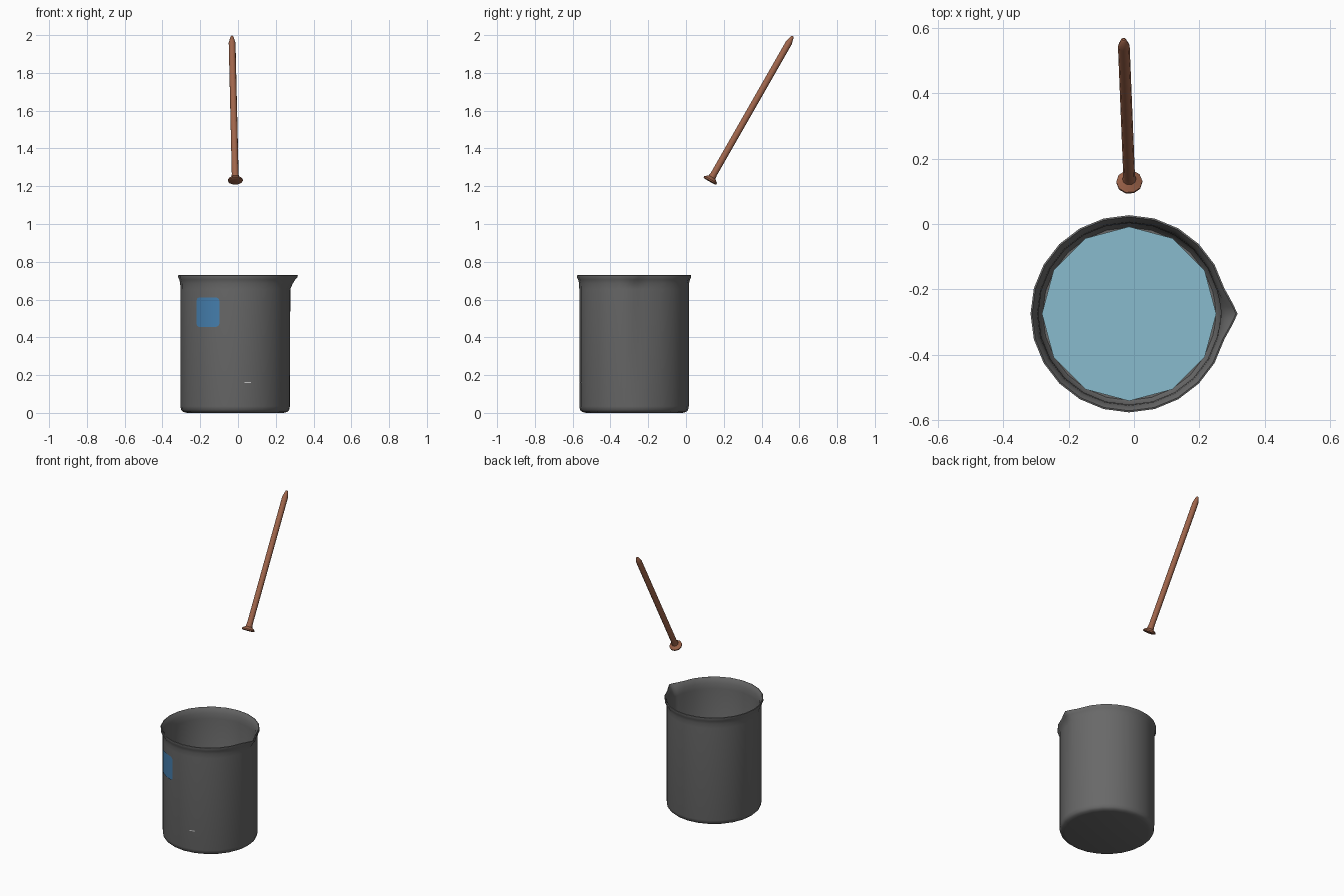
import bpy, bmesh, math
from mathutils import Vector

old = bpy.data.objects.get("Cube")
if old:
    bpy.data.objects.remove(old, do_unlink=True)

CENTRE = Vector((-0.015, -0.275, 0))


def material(name, r, g, b):
    m = bpy.data.materials.new(name)
    m.use_nodes = True
    m.diffuse_color = (r, g, b, 1)
    node = next(n for n in m.node_tree.nodes if n.type == 'BSDF_PRINCIPLED')
    node.inputs["Base Color"].default_value = (r, g, b, 1)
    node.inputs["Roughness"].default_value = 0.6
    return m


GREY = material("dark grey", 0.14, 0.14, 0.14)
WATER = material("pale blue", 0.25, 0.50, 0.61)
RUST = material("rusty brown", 0.35, 0.13, 0.07)
BLUE = material("label blue", 0.06, 0.21, 0.42)
WHITE = material("off white", 0.6, 0.6, 0.6)


def finish(name, bm, mat, smooth=None):
    mesh = bpy.data.meshes.new(name)
    bm.to_mesh(mesh)
    bm.free()
    mesh.materials.append(mat)
    obj = bpy.data.objects.new(name, mesh)
    bpy.context.collection.objects.link(obj)
    if smooth:
        bpy.ops.object.select_all(action='DESELECT')
        obj.select_set(True)
        bpy.context.view_layer.objects.active = obj
        bpy.ops.object.shade_smooth_by_angle(angle=math.radians(smooth))
    return obj


def lathe(profile, angles, shape=None):
    """Spin (radius, height) points round z, capping both ends."""
    bm = bmesh.new()
    rings = []
    for r, z in profile:
        ring = []
        for a in angles:
            rr, zz = shape(r, z, a) if shape else (r, z)
            ring.append(bm.verts.new((rr * math.cos(a), rr * math.sin(a), zz)))
        rings.append(ring)
    n = len(angles)
    for low, high in zip(rings, rings[1:]):
        for i in range(n):
            j = (i + 1) % n
            bm.faces.new((low[i], low[j], high[j], high[i]))
    bm.faces.new(rings[0][::-1])
    bm.faces.new(rings[-1])
    bmesh.ops.recalc_face_normals(bm, faces=bm.faces)
    return bm


def steps(n):
    return [math.tau * i / n for i in range(n)]


# Beaker: thin wall, flared rim, pouring spout towards +x
def spout(r, z, a):
    off = abs(math.degrees(math.remainder(a, math.tau)))
    lift = min(max((z - 0.65) / 0.075, 0), 1)
    pull = max(0, 1 - off / 15) ** 1.2
    return r + 0.03 * pull * lift, z


beaker_profile = [(0.255, 0), (0.275, 0.005), (0.286, 0.015), (0.29, 0.035),
                  (0.29, 0.655), (0.291, 0.685), (0.296, 0.705), (0.302, 0.717),
                  (0.302, 0.728), (0.297, 0.73), (0.289, 0.718), (0.281, 0.695),
                  (0.278, 0.66), (0.278, 0.035), (0.265, 0.018)]
extra = [math.radians(d) % math.tau for d in (-9, -4, 4, 9)]
beaker = finish("beaker", lathe(beaker_profile, sorted(steps(24) + extra), spout), GREY, 50)
beaker.location = CENTRE

# Liquid: twelve-sided block with a flat surface
liquid = finish("liquid", lathe([(0.262, 0.025), (0.267, 0.3)], steps(12)), WATER)
liquid.location = CENTRE


# Curved plates that follow the front of the wall
def wall_plate(name, mid, z, half_w, half_h, corner, mat):
    bm = bmesh.new()
    radius, cols, last = 0.2925, 16, None
    for i in range(cols + 1):
        s = half_w * math.sin(math.pi * (i / cols - 0.5))
        inset = max(0, abs(s) - (half_w - corner))
        h = half_h - corner + math.sqrt(max(0, corner ** 2 - inset ** 2))
        a = mid + s / radius
        x, y = radius * math.sin(a), -radius * math.cos(a)
        pair = [bm.verts.new((x, y, z - h)), bm.verts.new((x, y, z + h))]
        if last:
            bm.faces.new((last[0], pair[0], pair[1], last[1]))
        last = pair
    obj = finish(name, bm, mat, 30)
    obj.location = CENTRE


wall_plate("label", math.radians(-30.5), 0.533, 0.071, 0.078, 0.02, BLUE)
wall_plate("level_mark", math.radians(13), 0.16, 0.018, 0.003, 0.001, WHITE)

# Nail: flat head, tapered neck, straight shank and blunt point
head = Vector((-0.014, 0.125, 1.225))
tip = Vector((-0.032, 0.565, 1.995))
length = (tip - head).length
nail_profile = [(0.032, 0), (0.04, 0.004), (0.04, 0.011), (0.021, 0.026),
                (0.018, 0.045), (0.018, length - 0.04), (0.008, length - 0.004),
                (0.004, length)]
nail = finish("nail", lathe(nail_profile, steps(10)), RUST, 40)
nail.location = head
nail.rotation_euler = (tip - head).to_track_quat('Z', 'Y').to_euler()
